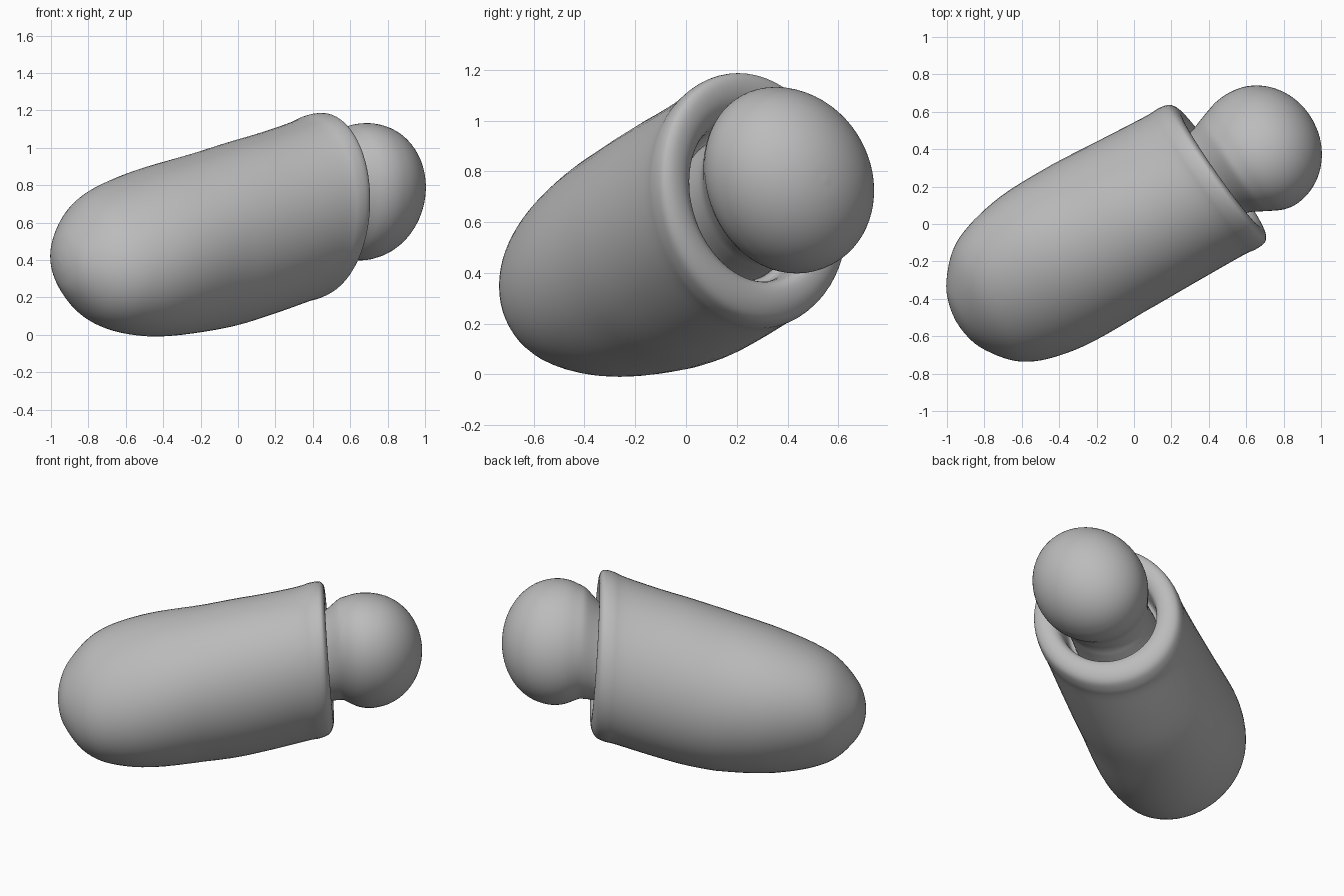
import bpy, bmesh, math
from mathutils import Vector

if "Cube" in bpy.data.objects:
    bpy.data.objects.remove(bpy.data.objects["Cube"], do_unlink=True)

grey = bpy.data.materials.new("plain grey")
grey.use_nodes = True
colour = (0.5, 0.5, 0.5, 1)
grey.diffuse_color = colour
grey.node_tree.nodes["Principled BSDF"].inputs["Base Color"].default_value = colour

SIDES = 64
ALONG = Vector((0.88, 0.48, 0)).normalized()
ACROSS = Vector((-ALONG.y, ALONG.x, 0))


def clamp(v):
    return max(0, min(1, v))


def smooth_profile(points, steps=4):
    """Catmull-Rom curve through (distance, radius) points."""
    pts = [Vector(p) for p in points]
    pts = [2 * pts[0] - pts[1]] + pts + [2 * pts[-1] - pts[-2]]
    out = []
    for a, b, c, d in zip(pts, pts[1:], pts[2:], pts[3:]):
        for i in range(steps):
            t = i / steps
            out.append(0.5 * (2 * b + (c - a) * t + (2 * a - 5 * b + 4 * c - d) * t * t
                              + (3 * b - a - 3 * c + d) * t ** 3))
    return out + [pts[-2]]


def centre_height(s):
    m = min(s, 0.51)
    return min(0.765, 0.545 + 0.25 * m + 0.1 * m * m + 0.6 * (s - m))


def place(s, r, angle):
    """Point on a slightly tall, skewed oval section of the bent axis."""
    lean = clamp((s + 0.6) / 1.1)
    skew = min(lean, clamp((0.85 - s) / 0.3))
    tip = clamp((-0.2 - s) / 0.6)
    p = r * math.cos(angle)
    h = r * (1.055 + 0.04 * skew + 0.15 * min(s, 0)) * math.sin(angle)
    q = s - skew * (0.123 * p + 0.055 * h)
    p += 0.025 - 0.02 * tip - 0.12 * lean * h
    h += 0.15 * tip * p
    pos = ALONG * q + ACROSS * p
    pos.z = centre_height(s) + h
    return pos


def lathe(name, profile):
    bm = bmesh.new()
    rings = []
    for s, r in profile:
        rings.append([bm.verts.new(place(s, r, math.tau * i / SIDES)) for i in range(SIDES)])
    for a, b in zip(rings, rings[1:]):
        for i in range(SIDES):
            j = (i + 1) % SIDES
            bm.faces.new((a[i], a[j], b[j], b[i]))
    for ring in (rings[0], rings[-1]):
        bm.faces.new(ring)
    bmesh.ops.recalc_face_normals(bm, faces=bm.faces)
    mesh = bpy.data.meshes.new(name)
    bm.to_mesh(mesh)
    bm.free()
    mesh.materials.append(grey)
    mesh.shade_smooth()
    obj = bpy.data.objects.new(name, mesh)
    bpy.context.collection.objects.link(obj)


# Rounded body with a rolled lip and a recess
body = [(-1.085, 0.005), (-1.075, 0.085), (-1.04, 0.185), (-0.95, 0.305), (-0.85, 0.38),
        (-0.70, 0.432), (-0.50, 0.462), (-0.2, 0.464), (0.1, 0.455), (0.38, 0.448),
        (0.46, 0.452), (0.515, 0.443), (0.54, 0.415), (0.547, 0.375), (0.538, 0.335),
        (0.51, 0.305), (0.46, 0.292), (0.38, 0.28), (0.36, 0.24)]
lathe("body", smooth_profile(body))

# Ball on a flared neck
neck = [(0.34, 0.26), (0.48, 0.255), (0.54, 0.262), (0.60, 0.288)]
ball = []
for k in range(13):
    a = math.radians(125 - 10.4 * k)
    ball.append((0.79 + 0.315 * math.cos(a), max(0.004, 0.345 * math.sin(a))))
lathe("ball_and_neck", smooth_profile(neck + ball[1:]))
